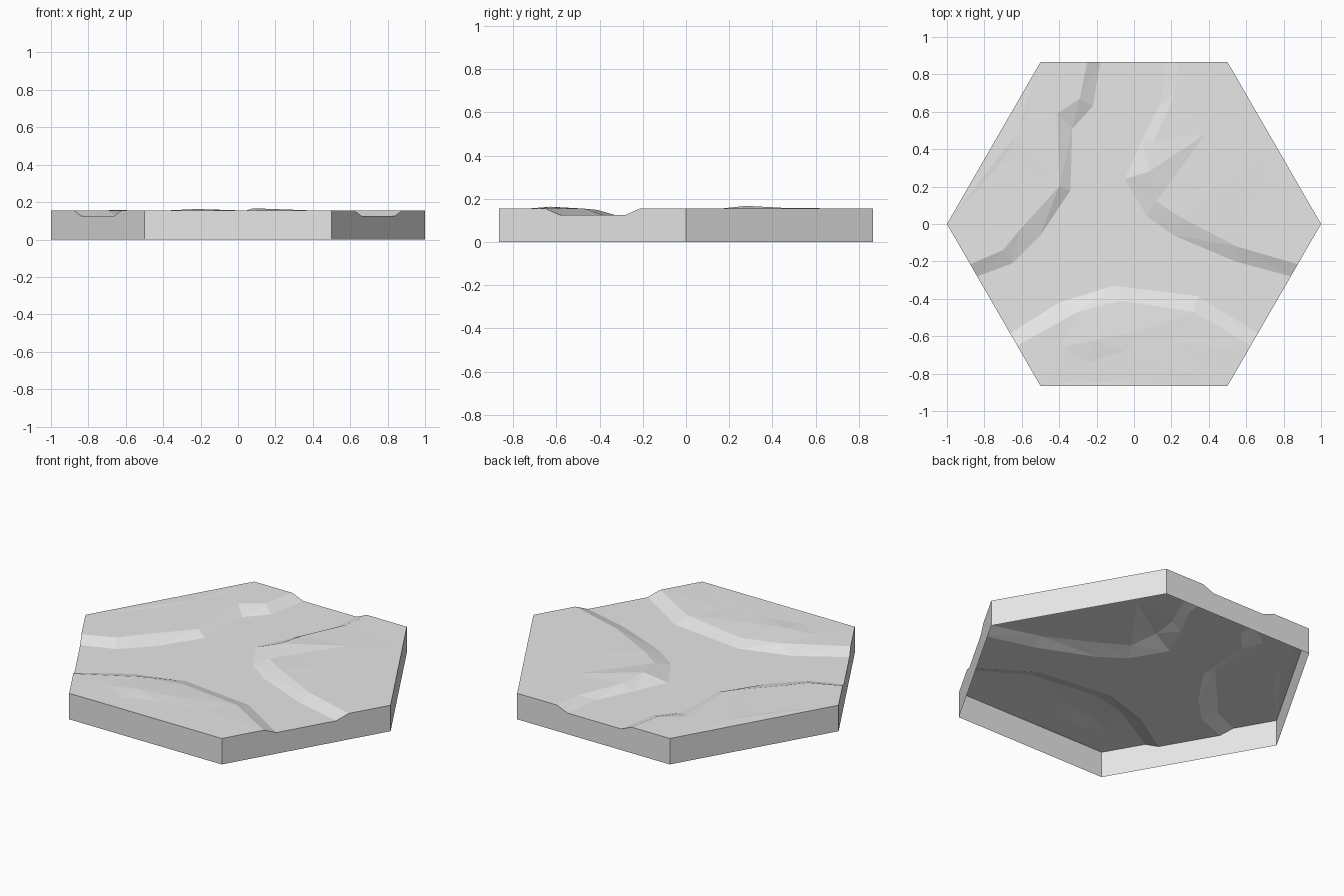
import bpy
import bmesh
import math
from mathutils import Vector
from mathutils.geometry import delaunay_2d_cdt

cube = bpy.data.objects.get("Cube")
if cube:
    bpy.data.objects.remove(cube, do_unlink=True)

RIM, BED = 0.154, 0.125
H = math.sqrt(3) / 2

stone = bpy.data.materials.new("stone_grey")
stone.use_nodes = True
grey = (0.8, 0.8, 0.8, 1)
stone.diffuse_color = grey
stone.node_tree.nodes["Principled BSDF"].inputs["Base Color"].default_value = grey

points, heights, edges = [], [], []


def add(x, y, z):
    points.append(Vector((x, y)))
    heights.append(z)
    return len(points) - 1


def side(y, sign):
    """Point x on the slanted hexagon side at height y."""
    return sign * (1 - abs(y) / (2 * H))


def line(coords, z):
    """Constrained polyline; a third coordinate overrides the height."""
    ids = [add(c[0], c[1], c[2] if len(c) > 2 else z) for c in coords]
    edges.extend(zip(ids, ids[1:]))
    return ids


# Channel banks: upper edge and foot of each slope
left_top = line([(-.25, H), (-.29, .67), (-.41, .59), (-.40, .20), (-.61, -.03),
                 (-.70, -.14), (side(-.215, -1), -.215)], RIM)
left_foot = line([(-.18, H), (-.22, .63), (-.33, .51), (-.34, .18), (-.50, -.06),
                  (-.65, -.21), (side(-.28, -1), -.28)], BED)
right_top = line([(.24, H), (.22, .70), (.11, .45, .157), (.08, .28, .167), (.12, .12, .150),
                  (.26, .03), (.55, -.12), (side(-.215, 1), -.215)], RIM)
right_foot = line([(.17, H), (.14, .64), (.04, .44), (-.05, .24), (.07, .04),
                   (.21, -.06), (.54, -.20), (side(-.28, 1), -.28)], BED)
front_top = line([(side(-.65, -1), -.65), (-.30, -.47), (-.07, -.41, .148),
                  (.32, -.47), (side(-.65, 1), -.65)], RIM)
front_foot = line([(side(-.585, -1), -.585), (-.40, -.42), (-.11, -.33),
                   (.34, -.385), (side(-.585, 1), -.585)], BED)

# Cross links keep each bank a clean strip
for top, foot in ((left_top, left_foot), (right_top, right_foot), (front_top, front_foot)):
    edges.extend(zip(top[1:-1], foot[1:-1]))

# Low ridges and dips on the land
ridge_a = line([(.38, .48, .156), (.60, .64, .155)], RIM)
edges.append((right_top[3], ridge_a[0]))
edges.append((right_top[4], ridge_a[0]))
line([(.42, .20, .156), (.76, .40, .155)], RIM)
hump = line([(-.39, -.66, .155), (-.22, -.625, .163), (-.04, -.68, .155)], RIM)
edges.append((hump[1], front_top[2]))
valley = line([(-.25, -.74, .154), (-.32, -.84, .153)], RIM)
edges.append((hump[1], valley[0]))
line([(.00, -.58, .156), (.20, -.63, .154), (.42, -.66, .156)], RIM)
line([(-.57, .60, .155), (-.63, .48, .157), (-.70, .34, .154)], RIM)

# Hexagon outline, counter-clockwise through the bank ends
corner = [add(math.cos(a * math.pi / 3), math.sin(a * math.pi / 3), RIM) for a in range(6)]
outline = [corner[4], corner[5], front_top[-1], front_foot[-1], right_foot[-1], right_top[-1],
           corner[0], corner[1], right_top[0], right_foot[0], left_foot[0], left_top[0],
           corner[2], corner[3], left_top[-1], left_foot[-1], front_foot[0], front_top[0]]

verts, _, faces, origins, _, _ = delaunay_2d_cdt(points, edges, [outline], 1, 1e-5)

# Terrain surface
bm = bmesh.new()
bvs = []
for co, src in zip(verts, origins):
    z = heights[src[0]] if src else RIM
    bvs.append(bm.verts.new((co.x, co.y, z)))
for f in faces:
    bm.faces.new([bvs[i] for i in f])

# Open-bottomed side walls
rim_edges = [e for e in bm.edges if e.is_boundary]
ext = bmesh.ops.extrude_edge_only(bm, edges=rim_edges)["geom"]
for v in ext:
    if isinstance(v, bmesh.types.BMVert):
        v.co.z = 0
bmesh.ops.recalc_face_normals(bm, faces=bm.faces)
bm.normal_update()
if sum(f.normal.z * f.calc_area() for f in bm.faces) < 0:
    bmesh.ops.reverse_faces(bm, faces=bm.faces)

mesh = bpy.data.meshes.new("river_tile")
bm.to_mesh(mesh)
bm.free()
mesh.materials.append(stone)
tile = bpy.data.objects.new("river_tile", mesh)
bpy.context.collection.objects.link(tile)
